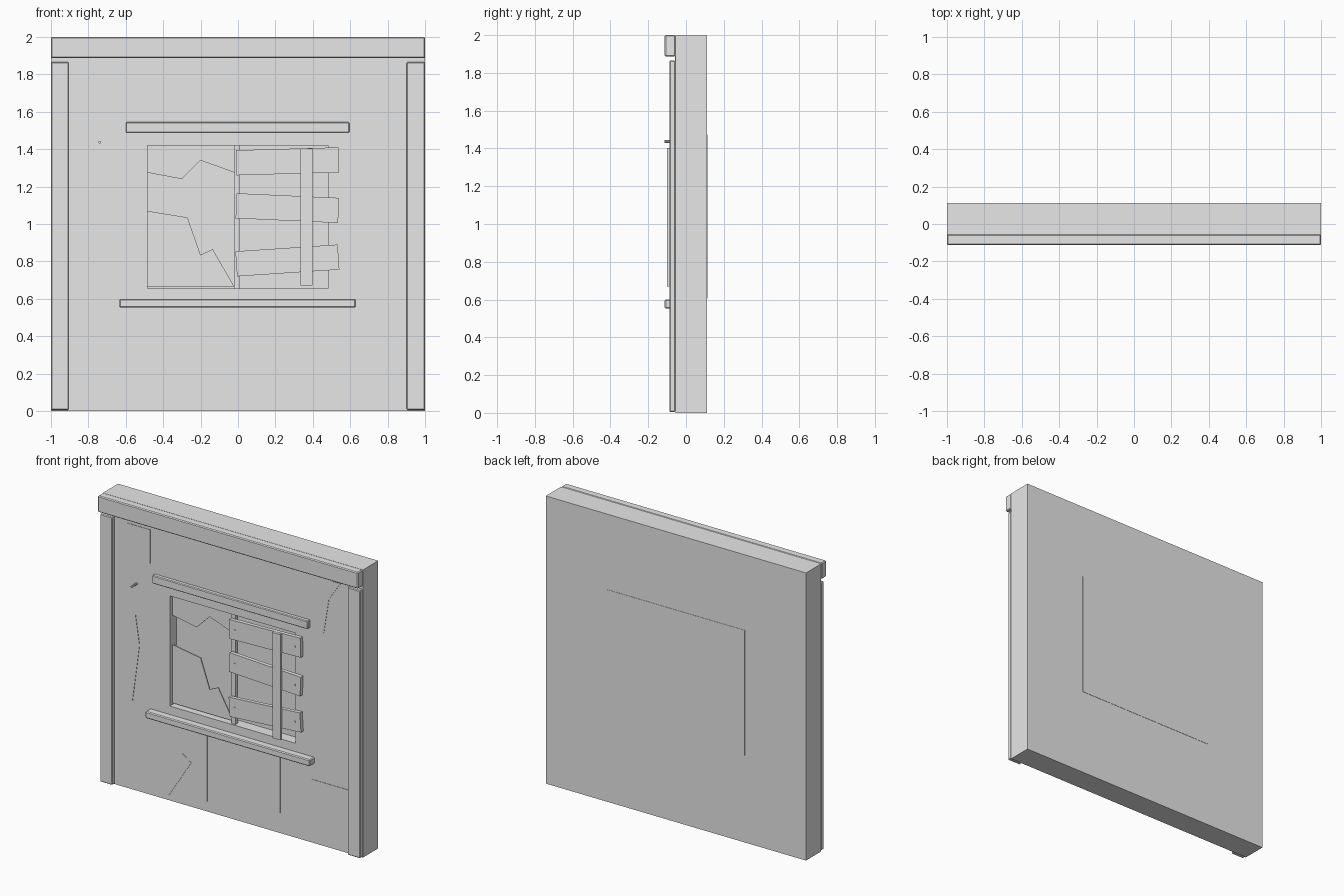
import bpy, bmesh, math
from mathutils import Matrix, Vector

if "Cube" in bpy.data.objects:
    bpy.data.objects.remove(bpy.data.objects["Cube"])

plaster = bpy.data.materials.new("plain_grey")
plaster.diffuse_color = (0.8, 0.8, 0.8, 1)
plaster.use_nodes = True
plaster.node_tree.nodes["Principled BSDF"].inputs["Base Color"].default_value = plaster.diffuse_color

FACE = -0.056      # front plane of the wall
BACK = 0.111       # rear plane of the wall


def finish(name, bm, bevel=0.0):
    bmesh.ops.recalc_face_normals(bm, faces=bm.faces)
    mesh = bpy.data.meshes.new(name)
    bm.to_mesh(mesh)
    bm.free()
    mesh.materials.append(plaster)
    ob = bpy.data.objects.new(name, mesh)
    bpy.context.collection.objects.link(ob)
    if bevel:
        mod = ob.modifiers.new("bevel", "BEVEL")
        mod.width = bevel
        mod.segments = 1
    return ob


def box(name, x, y, z, bevel=0.0, tilt=0.0):
    """Box from (min, max) ranges, optionally tilted in the wall plane."""
    size = [r[1] - r[0] for r in (x, y, z)]
    mid = Vector([(r[0] + r[1]) / 2 for r in (x, y, z)])
    bm = bmesh.new()
    m = (Matrix.Translation(mid) @ Matrix.Rotation(math.radians(-tilt), 4, 'Y')
         @ Matrix.Diagonal((*size, 1)))
    bmesh.ops.create_cube(bm, size=1, matrix=m)
    return finish(name, bm, bevel)


def plate(name, outline, front, back):
    """Flat polygon in the wall plane, given thickness along y."""
    bm = bmesh.new()
    face = bm.faces.new([bm.verts.new((px, front, pz)) for px, pz in outline])
    ext = bmesh.ops.extrude_face_region(bm, geom=[face])
    verts = [g for g in ext["geom"] if isinstance(g, bmesh.types.BMVert)]
    bmesh.ops.translate(bm, verts=verts, vec=(0, back - front, 0))
    return finish(name, bm)


def nail(name, x, z, front, back, radius):
    bm = bmesh.new()
    m = Matrix.Translation((x, (front + back) / 2, z)) @ Matrix.Rotation(math.pi / 2, 4, 'X')
    bmesh.ops.create_cone(bm, cap_ends=True, segments=8, radius1=radius,
                          radius2=radius, depth=back - front, matrix=m)
    return finish(name, bm)


# wall with a window opening
wall = box("wall", (-1, 1), (FACE, BACK), (0, 1.998))
cutter = box("window_cutter", (-0.485, 0.48), (-0.3, 0.3), (0.655, 1.42))
cutter.hide_render = True
cutter.hide_viewport = True
cut = wall.modifiers.new("window", "BOOLEAN")
cut.operation = 'DIFFERENCE'
cut.solver = 'EXACT'
cut.object = cutter

# panel closing the opening from behind
box("window_backing", (-0.53, 0.53), (0.02, 0.113), (0.606, 1.474))

# timber frame: top beam and corner posts
box("top_beam", (-1, 1), (-0.113, FACE), (1.887, 2), 0.006)
for side, x in (("left", (-1, -0.905)), ("right", (0.902, 1))):
    box(side + "_post", x, (-0.088, FACE), (0.005, 1.865), 0.005)

# window lintel, sill and mullion
box("lintel", (-0.6, 0.595), (-0.088, FACE), (1.488, 1.545), 0.005)
box("sill", (-0.635, 0.63), (-0.113, FACE), (0.553, 0.6), 0.006)
box("mullion", (-0.02, 0.012), (-0.045, -0.015), (0.655, 1.42))

# broken glass in the left pane
plate("upper_glass", [(-0.485, 1.42), (-0.485, 1.275), (-0.3, 1.24), (-0.2, 1.34),
                      (-0.02, 1.275), (-0.02, 1.42)], -0.026, -0.018)
plate("lower_glass", [(-0.485, 1.07), (-0.27, 1.035), (-0.2, 0.835), (-0.135, 0.865),
                      (-0.02, 0.665), (-0.485, 0.665)], -0.026, -0.018)

# crooked boards nailed over the right pane
for i, (z, tilt) in enumerate(((1.335, 1.6), (1.085, -2.6), (0.805, 3.8))):
    box(f"board_{i}", (-0.01, 0.538), (-0.083, FACE), (z - 0.067, z + 0.067), 0, tilt)
    for end in (-0.23, 0.23):
        nail(f"board_nail_{i}_{end > 0}", 0.264 + end,
             z + end * math.tan(math.radians(tilt)), -0.087, -0.08, 0.007)
box("batten", (0.335, 0.397), (-0.1, -0.083), (0.67, 1.403))

# flat strips below the sill
box("left_strip", (-0.285, -0.195), (FACE - 0.005, FACE), (0.07, 0.535))
box("right_strip", (0.3, 0.365), (FACE - 0.005, FACE), (0.14, 0.535))

# thin plaster patches
for i, (x, z) in enumerate((((-0.81, -0.635), (1.605, 1.84)),
                            ((-0.295, 0.31), (1.585, 1.89)),
                            ((0.325, 0.625), (1.73, 1.89)),
                            ((0.61, 0.905), (0.36, 0.44)))):
    box(f"patch_{i}", x, (FACE - 0.003, FACE), z)

# wall cracks
cracks = (
    [(0.762, 1.855), (0.83, 1.858), (0.74, 1.728), (0.70, 1.482), (0.678, 1.49), (0.709, 1.735)],
    [(-0.747, 1.219), (-0.716, 1.017), (-0.77, 0.613), (-0.793, 0.63), (-0.778, 0.98)],
    [(-0.387, 0.352), (-0.318, 0.307), (-0.494, 0.03), (-0.556, 0.015)],
)
for i, outline in enumerate(cracks):
    plate(f"crack_{i}", outline, FACE - 0.003, FACE)

# loose peg left in the wall
nail("peg", -0.74, 1.437, -0.113, FACE, 0.007)
